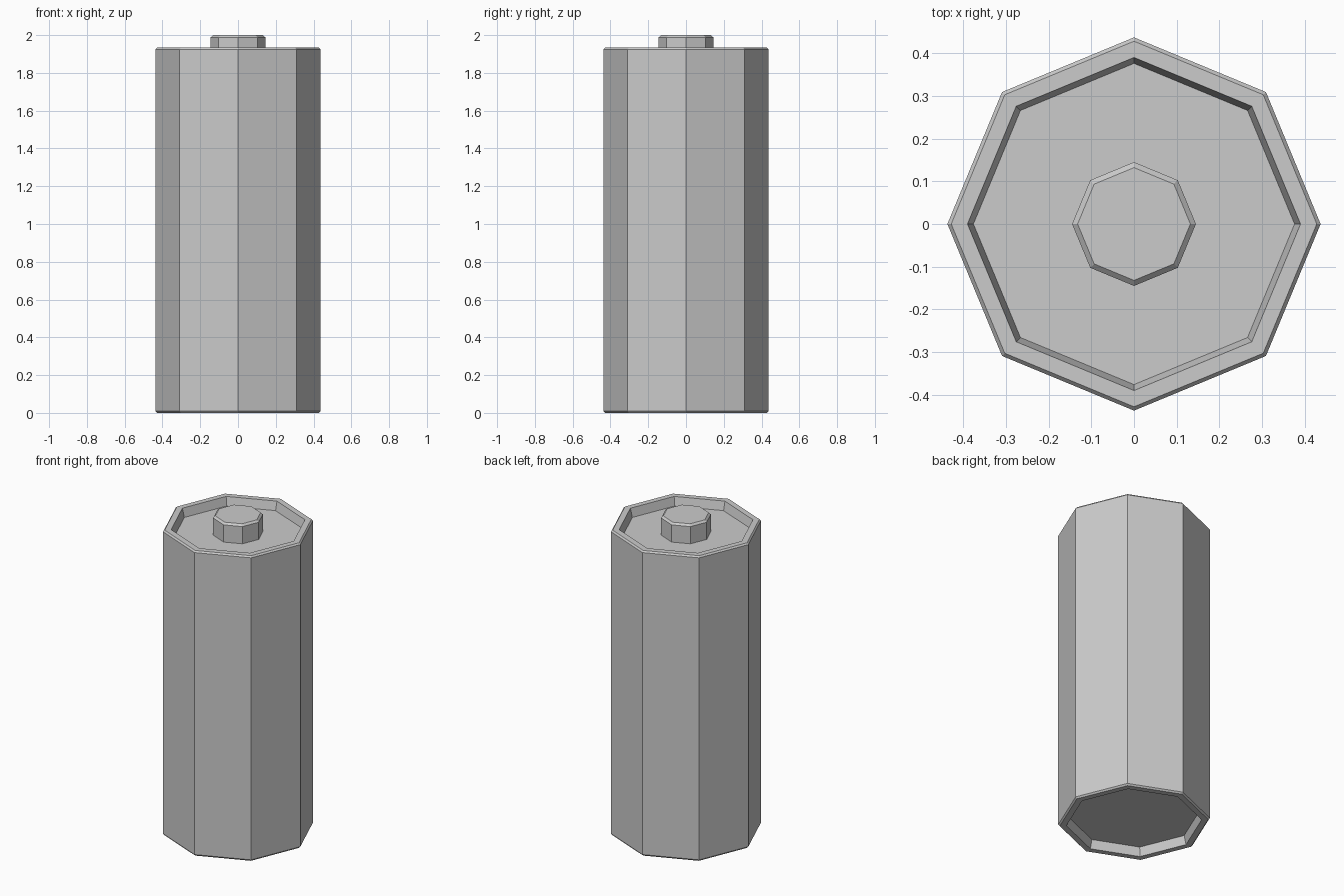
import bpy, bmesh
from math import cos, sin, pi

if "Cube" in bpy.data.objects:
    bpy.data.objects.remove(bpy.data.objects["Cube"])

SIDES = 8

def lathe(name, profile):
    """Eight-sided turned solid from (radius, z) points, capped at both ends."""
    bm = bmesh.new()
    rings = [[bm.verts.new((r * cos(2 * pi * i / SIDES), r * sin(2 * pi * i / SIDES), z))
              for i in range(SIDES)] for r, z in profile]
    for a, b in zip(rings, rings[1:]):
        for i in range(SIDES):
            j = (i + 1) % SIDES
            bm.faces.new((a[i], a[j], b[j], b[i]))
    bm.faces.new(rings[0][::-1])
    bm.faces.new(rings[-1])
    bmesh.ops.recalc_face_normals(bm, faces=bm.faces)
    mesh = bpy.data.meshes.new(name)
    bm.to_mesh(mesh)
    bm.free()
    obj = bpy.data.objects.new(name, mesh)
    bpy.context.collection.objects.link(obj)
    return obj

# Casing: recessed floor, raised rim and chamfer, the same at both ends
H = 1.934
end = [(0.376, 0.055), (0.39, 0.0), (0.428, 0.0), (0.437, 0.01)]
lathe("battery_casing", end + [(r, H - z) for r, z in reversed(end)])

# Terminal: chamfered button standing on the recessed top
lathe("positive_terminal", [(0.145, H - 0.055), (0.145, 1.988), (0.132, 2.0)])
